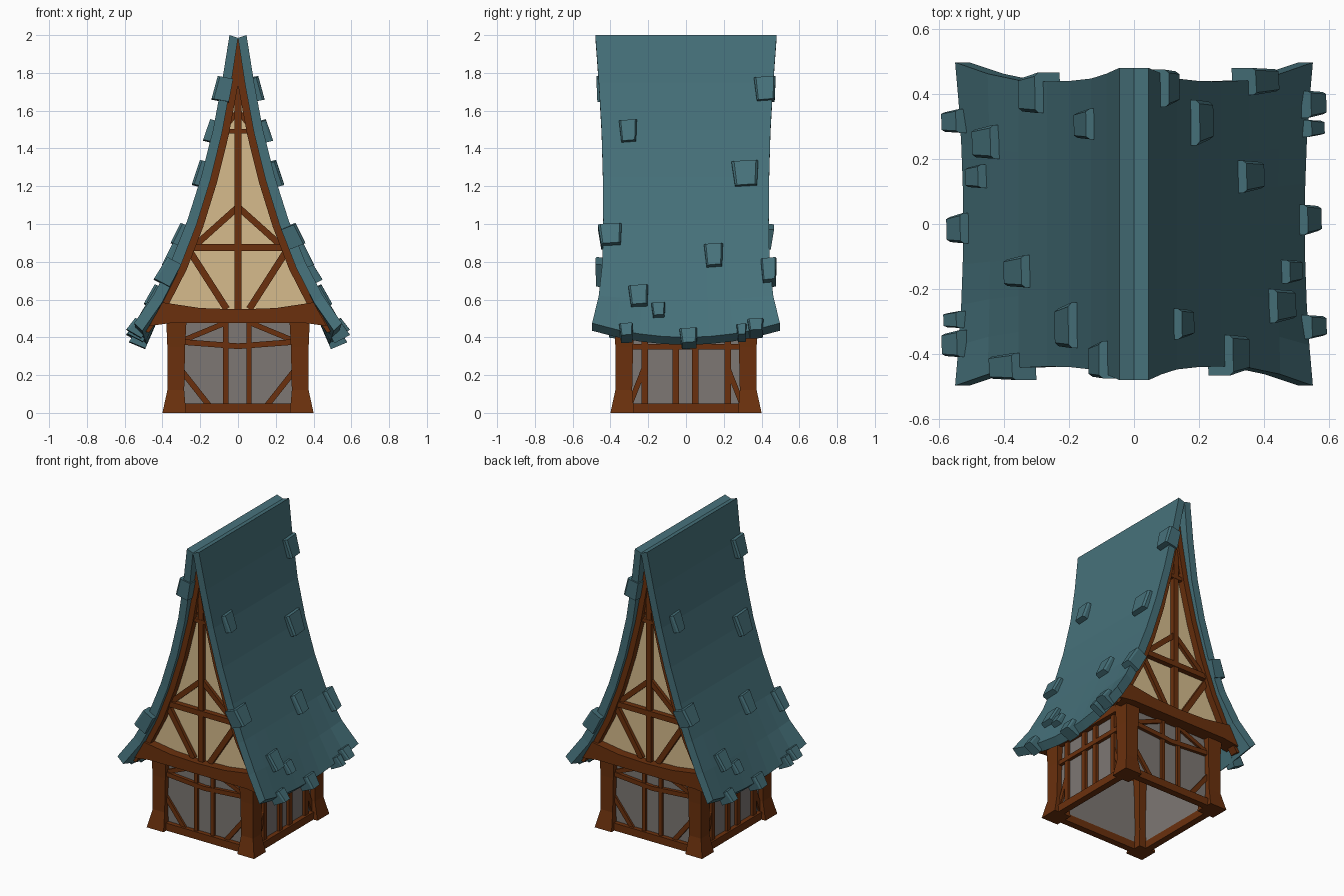
import bpy, bmesh, math
from mathutils import Vector

if "Cube" in bpy.data.objects:
    bpy.data.objects.remove(bpy.data.objects["Cube"])


def material(name, rgb):
    m = bpy.data.materials.new(name)
    m.diffuse_color = (*rgb, 1)
    m.use_nodes = True
    m.node_tree.nodes["Principled BSDF"].inputs["Base Color"].default_value = m.diffuse_color
    return m


TEAL = material("teal_roof", (0.061, 0.165, 0.195))
WOOD = material("brown_timber", (0.145, 0.030, 0.004))
CREAM = material("cream_plaster", (0.67, 0.50, 0.265))
GREY = material("grey_wall", (0.205, 0.185, 0.172))


class Part:
    """Mesh collector; everything is repeated by a half turn about z."""

    def __init__(self, name, mat):
        self.name, self.mat, self.bm = name, mat, bmesh.new()

    def solid(self, verts, faces):
        for s in (1, -1):
            vs = [self.bm.verts.new((s * x, s * y, z)) for x, y, z in verts]
            for f in faces:
                self.bm.faces.new([vs[i] for i in f])

    def loft(self, rings):
        n = len(rings[0])
        faces = [tuple(range(n)), tuple((len(rings) - 1) * n + i for i in range(n))]
        for r in range(len(rings) - 1):
            for i in range(n):
                j = (i + 1) % n
                faces.append((r * n + i, r * n + j, r * n + n + j, r * n + n + i))
        self.solid([v for ring in rings for v in ring], faces)

    def prism(self, pts, d0, d1, side="front"):
        """Extrude a flat outline between two distances from the centre."""
        if side == "front":
            self.loft([[(a, -d, z) for a, z in pts] for d in (d0, d1)])
        else:
            self.loft([[(d, a, z) for a, z in pts] for d in (d0, d1)])

    def beam(self, a, b, w, d0, d1, side="front"):
        a, b = Vector(a), Vector(b)
        n = (b - a).normalized().orthogonal() * w / 2
        self.prism([a + n, b + n, b - n, a - n], d0, d1, side)

    def finish(self):
        bmesh.ops.recalc_face_normals(self.bm, faces=self.bm.faces)
        me = bpy.data.meshes.new(self.name)
        self.bm.to_mesh(me)
        self.bm.free()
        me.materials.append(self.mat)
        bpy.context.collection.objects.link(bpy.data.objects.new(self.name, me))


# Roof profile: (x, z) outside, (x, z) inside, and half depth in y
OUT = [(.045, 2), (.085, 1.75), (.132, 1.5), (.195, 1.25), (.268, 1.02), (.355, .80), (.45, .62), (.55, .475)]
INN = [(0, 1.985), (.037, 1.74), (.085, 1.48), (.147, 1.23), (.22, .995), (.307, .77), (.402, .585), (.507, .435)]
DEPTH = [.48, .462, .447, .44, .438, .442, .462, .497]
N = len(OUT)


def sag(i, u):
    """The eave hangs lower in the middle than at its corners."""
    k = (1 - u * u) * {N - 1: 1, N - 2: .3}.get(i, 0)
    return -.025 * k, -.075 * k


def roof_point(prof, i, u):
    dx, dz = sag(i, u)
    return Vector((prof[i][0] + dx, u * DEPTH[i], prof[i][1] + dz))


roof = Part("roof_slabs", TEAL)
rings = []
for c in range(9):
    u = c / 4 - 1
    rings.append([roof_point(OUT, i, u) for i in range(N)] +
                 [roof_point(INN, i, u) for i in reversed(range(N))])
# end caps as quads because the section is strongly concave
n = 2 * N
faces = [(r * n + i, r * n + (i + 1) % n, r * n + n + (i + 1) % n, r * n + n + i)
         for r in range(8) for i in range(n)]
for r in (0, 8):
    faces += [(r * n + i, r * n + i + 1, r * n + n - 2 - i, r * n + n - 1 - i) for i in range(N - 1)]
roof.solid([v for ring in rings for v in ring], faces)
roof.finish()

# Loose shingles: y, z, width, height
shingles = Part("raised_shingles", TEAL)
SPOTS = [(.42, 1.715, .11, .13), (-.305, 1.49, .09, .12), (.315, 1.265, .135, .14),
         (-.40, .94, .12, .12), (.148, .83, .095, .13), (.44, .75, .08, .14),
         (-.25, .615, .10, .12), (-.145, .54, .07, .08), (.015, .40, .09, .09),
         (-.315, .43, .07, .08), (.295, .43, .05, .07), (.37, .455, .08, .08)]
for y, z, w, h in SPOTS:
    u = max(-1, min(1, y / .45))
    col = [roof_point(OUT, i, u) for i in range(N)]
    i = next((k for k in range(N - 2) if col[k + 1].z < z), N - 2)
    a, b = col[i], col[i + 1]
    p = a + (b - a) * ((a.z - z) / (a.z - b.z))
    p.y = y
    d = Vector((b.x - a.x, 0, b.z - a.z)).normalized()
    nrm = Vector((-d.z, 0, d.x))
    yv = Vector((0, 1, 0))
    low = -.055 if abs(y) > .36 or z < .48 else -.02
    shingles.loft([[p + d * (sd * h / 2) + yv * (sy * w * k / 2 * (1.1 if sd < 0 else .9))
                    + nrm * (o + .01 * (sd > 0) * (o > 0))
                    for sd, sy in ((-.9, -1), (-1, .9), (.9, 1), (1, -.9))]
                   for o, k in ((low, 1), (.016, 1), (.028, .82))])
shingles.finish()

# Plaster gable filling the roof section
gable = Part("gable_plaster", CREAM)
right = INN[:N - 1] + [(.40, .5)]
gable.prism(right + [(-x, z) for x, z in reversed(right[1:])], .35, .37)
gable.finish()

# Barge boards following the roof underside, closed near the apex
barge = Part("barge_boards", WOOD)
for s in (1, -1):
    for i in range(N - 1):
        (x0, z0), (x1, z1) = INN[i], INN[i + 1]
        barge.prism([(s * x0, z0), (s * x1, z1), (s * max(0, x1 - .036), z1 - .01),
                     (s * max(0, x0 - .036), z0 - .01)], .36, .415)
barge.prism([(0, 1.98), (.03, 1.80), (-.03, 1.80)], .36, .41)
barge.finish()

# Heavy tie beam under the gable
tie = Part("gable_tie_beam", WOOD)
tie.prism([(-.47, .46), (-.36, .475), (0, .475), (.36, .475), (.47, .46), (.40, .585),
           (.2, .555), (0, .548), (-.2, .555), (-.40, .585)], .33, .43)
tie.finish()

# Gable timbers
gt = Part("gable_timbers", WOOD)
gt.beam((0, .54), (0, 1.95), .036, .36, .40)
gt.beam((-.27, .876), (.27, .876), .036, .36, .405)
gt.beam((-.09, 1.492), (.09, 1.492), .024, .36, .402)
for s in (1, -1):
    gt.beam((0, 1.09), (s * .24, .875), .034, .36, .392)
    gt.beam((s * .265, .87), (s * .06, .55), .036, .36, .392)
    gt.beam((0, 1.60), (s * .08, 1.495), .026, .36, .392)
gt.finish()

# Wall panels, open underneath
walls = Part("wall_panels", GREY)
walls.prism([(-.34, .005), (.34, .005), (.34, .52), (-.34, .52)], .33, .34)
walls.prism([(-.34, .005), (.34, .005), (.34, .62), (-.34, .62)], .33, .34, "right")
walls.finish()

# Flared corner posts
posts = Part("corner_posts", WOOD)
for s in (1, -1):
    posts.loft([[(s * x, y, z) for x, y in ((o, -o), (i, -o), (i, -i), (o, -i))]
                for z, o, i in ((0, .40, .275), (.12, .374, .285), (.35, .374, .28), (.54, .382, .27))])
posts.finish()

# Front and back wall timbers
ft = Part("front_wall_timbers", WOOD)
ft.beam((-.33, .025), (.33, .025), .05, .325, .37)
ft.prism([(-.29, .36), (0, .338), (.29, .36), (.29, .39), (0, .368), (-.29, .39)], .335, .362)
for x in (-.065, .058):
    ft.beam((x, .04), (x, .49), .027, .335, .358)
for s in (1, -1):
    ft.beam((s * .30, .225), (s * .15, .035), .03, .335, .354)
    ft.beam((s * .30, .38), (s * .07, .475), .028, .335, .354)
ft.finish()

# Side wall timbers
st = Part("side_wall_timbers", WOOD)
st.beam((-.33, .025), (.33, .025), .05, .325, .37, "right")
st.beam((-.33, .35), (.33, .35), .03, .335, .362, "right")
st.beam((-.37, .50), (.37, .50), .07, .325, .375, "right")
for y in (-.218, -.055, .05, .22):
    st.beam((y, .04), (y, .48), .034, .335, .358, "right")
for s in (1, -1):
    st.beam((s * .295, .05), (s * .22, .24), .028, .335, .354, "right")
st.finish()
